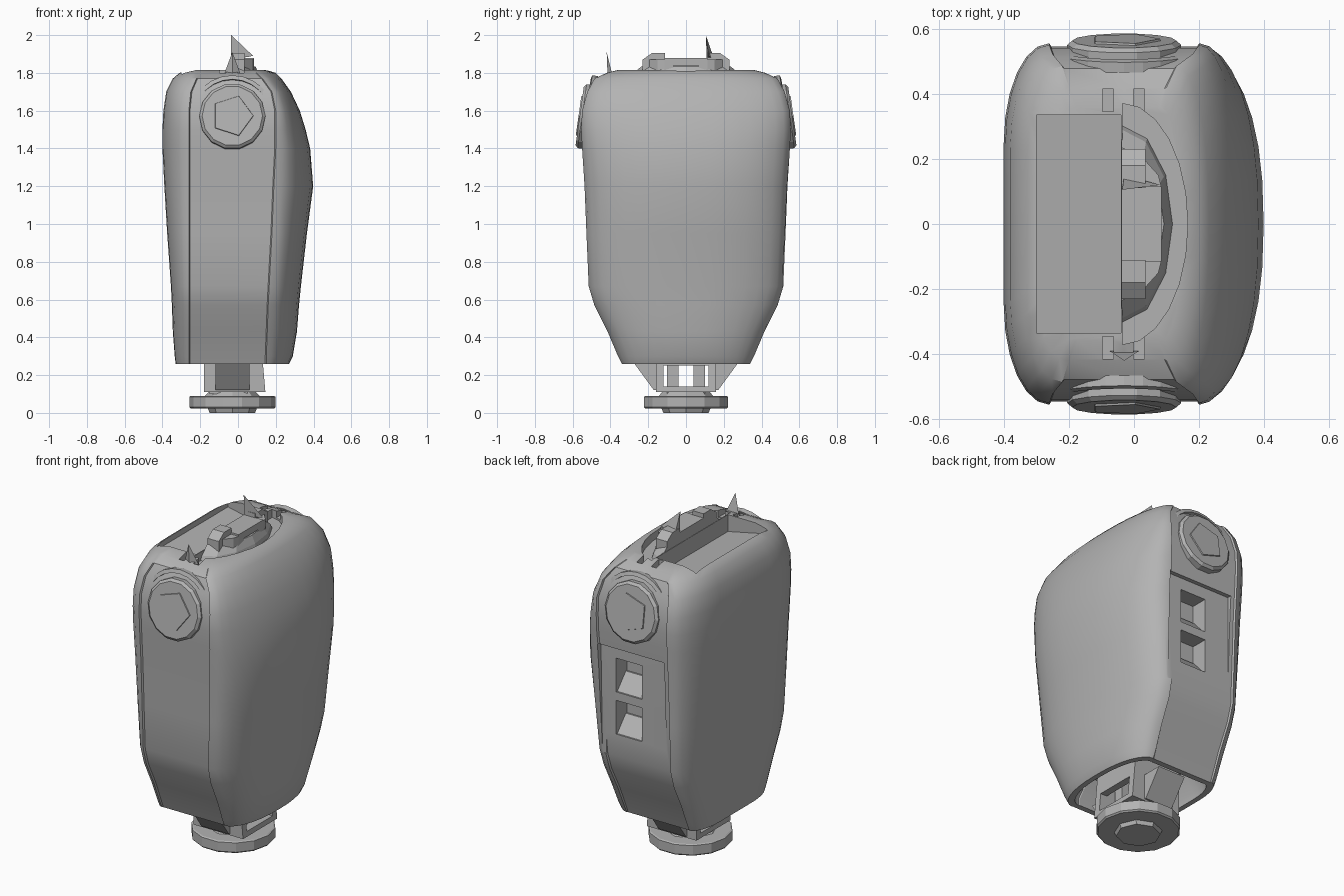
import bpy, bmesh, math
from mathutils import Vector, Matrix

old = bpy.data.objects.get("Cube")
if old:
    bpy.data.objects.remove(old, do_unlink=True)

grey = bpy.data.materials.new("mid grey")
grey.use_nodes = True
grey.diffuse_color = (0.45, 0.45, 0.45, 1)
grey.node_tree.nodes["Principled BSDF"].inputs["Base Color"].default_value = grey.diffuse_color
CX = -0.03  # axis of the caps and base


def finish(name, bm, smooth=None):
    bmesh.ops.recalc_face_normals(bm, faces=bm.faces)
    mesh = bpy.data.meshes.new(name)
    bm.to_mesh(mesh)
    bm.free()
    mesh.materials.append(grey)
    ob = bpy.data.objects.new(name, mesh)
    bpy.context.collection.objects.link(ob)
    if smooth:
        shade(ob, smooth)
    return ob


def shade(ob, angle):
    bpy.ops.object.select_all(action='DESELECT')
    ob.select_set(True)
    bpy.context.view_layer.objects.active = ob
    bpy.ops.object.shade_smooth_by_angle(angle=math.radians(angle))


def loft(name, rings, smooth=None):
    """Skin a list of equal-length point rings and close both ends."""
    bm = bmesh.new()
    rows = [[bm.verts.new(p) for p in ring] for ring in rings]
    n = len(rows[0])
    for a, b in zip(rows, rows[1:]):
        for i in range(n):
            j = (i + 1) % n
            bm.faces.new((a[i], a[j], b[j], b[i]))
    bm.faces.new(rows[0])
    bm.faces.new(rows[-1])
    return finish(name, bm, smooth)


def prism(name, outline, depth, axis):
    """Extrude a 2D outline along an axis between the two depths."""
    place = {'x': lambda u, v, d: (d, u, v), 'y': lambda u, v, d: (u, d, v),
             'z': lambda u, v, d: (u, v, d)}[axis]
    return loft(name, [[place(u, v, d) for u, v in outline] for d in depth])


def box(name, x, y, z):
    return prism(name, [(x[0], y[0]), (x[1], y[0]), (x[1], y[1]), (x[0], y[1])], z, 'z')


def cut(target, cutter):
    cutter.hide_render = True
    mod = target.modifiers.new("cut", 'BOOLEAN')
    mod.operation, mod.solver, mod.object = 'DIFFERENCE', 'EXACT', cutter
    bpy.context.view_layer.objects.active = target
    bpy.ops.object.modifier_apply(modifier=mod.name)
    bpy.data.objects.remove(cutter, do_unlink=True)


def circle(radius, z, sides, cx=CX):
    return [(cx + radius * math.cos(math.tau * i / sides),
             radius * math.sin(math.tau * i / sides), z) for i in range(sides)]


# Body: rounded sections with a shallow sunken strip down front and back
def section(z, x0, x1, depth, s0, s1, sink):
    half = [(CX, depth - sink), (s1 - 0.006, depth - sink)]
    for i in range(9):
        t = math.pi / 2 * i / 8
        half.append((s1 + (x1 - s1) * math.sin(t), depth * math.cos(t) ** 0.85 if i < 8 else 0))
    left = []
    for i in range(7):
        t = math.pi / 2 * i / 6
        left.append((s0 + (x0 - s0) * math.sin(t), depth * (0.45 + 0.55 * math.cos(t))))
    left.insert(0, (s0 + 0.006, depth - sink))
    ring = half + [(x, -y) for x, y in half[-2:0:-1]]
    ring += [(CX, sink - depth)] + [(x, -y) for x, y in left] + left[::-1]
    return [(x, y, z) for x, y in ring]


rows = [
    (0.26, -.33, .27, .34, -.26, .15, .004), (0.30, -.335, .29, .36, -.26, .15, .008),
    (0.43, -.345, .312, .415, -.26, .155, .01), (0.57, -.35, .323, .485, -.26, .16, .01),
    (0.67, -.355, .333, .515, -.26, .165, .01), (0.95, -.375, .365, .527, -.26, .18, .01),
    (1.20, -.39, .398, .537, -.26, .19, .01), (1.40, -.4, .382, .55, -.26, .2, .01),
    (1.50, -.4, .358, .555, -.26, .2, .01), (1.60, -.395, .327, .55, -.26, .2, .01),
    (1.70, -.38, .28, .522, -.25, .18, .01), (1.77, -.345, .23, .485, -.22, .13, .008),
    (1.80, -.31, .20, .42, -.2, .1, .004), (1.815, -.26, .15, .36, -.18, .08, .002)]
body = loft("body_shell", [section(*r) for r in rows])

# Sloping tray sunk in the right half of the top
cut(body, prism("tray_cutter", [(-.3, 1.77), (-.04, 1.715), (-.04, 1.95), (-.3, 1.95)],
                (-.335, .335), 'y'))
# Half-round dish in the left half of the top
arc = [math.pi * (i / 12 - 0.5) for i in range(13)]
cut(body, prism("dish_cutter", [(-.035 + .2 * math.cos(a), .37 * math.sin(a)) for a in arc],
                (1.765, 1.95), 'z'))
for s in (-1, 1):
    for x in (-.08, .015):
        cut(body, box("slot_cutter", (x - .017, x + .017), sorted((s * .345, s * .415)), (1.775, 1.9)))
# Back service panel with two deep pockets
panel = [(-.23, .69), (.19, .67), (.2, 1.32), (-.23, 1.32)]
cut(body, prism("panel_cutter", panel, (.51, .7), 'y'))
for low, high in ((1.05, 1.25), (.8, 1.0)):
    cut(body, prism("pocket_cutter", [(-.07, low), (.1, low), (.1, high), (-.07, high)], (.41, .7), 'y'))
# Open underside
cut(body, loft("underside_cutter", [
    [(CX + (x - CX) * f, y * f, z) for x, y, _ in section(*rows[0])]
    for f, z in ((.9, .2), (.9, .3), (.75, .42))]))
shade(body, 32)

# Sloped ledges and lower bar inside the pockets
for low in (1.05, .8):
    prism("pocket_ledge", [(.4, low), (.5, low), (.42, low + .09), (.4, low + .09)], (-.07, .1), 'x')

# Round caps near the top of front and back, with a five-sided centre plate
for side, name in ((-1, "front"), (1, "back")):
    turn = Matrix.Translation((CX, side * .545, 1.57)) @ Matrix.Rotation(-side * math.radians(82), 4, 'X')
    for part, sides, shape in (("cap", 14, ((.175, -.04), (.175, .005), (.16, .018))),
                               ("cap_plate", 5, ((.115, .01), (.11, .024)))):
        rings = [[turn @ Vector(p) for p in circle(r, z, sides, 0)] for r, z in shape]
        loft(f"{name}_{part}", rings)
    # Arched rim over the cap
    rim = []
    for i in range(13):
        a = math.pi * i / 12
        u, v = math.cos(a), math.sin(a)
        rim.append([turn @ Vector((r * u, -side * r * v, h))
                    for r, h in ((.2, -.05), (.2, -.012), (.222, -.018), (.222, -.05))])
    loft(f"{name}_arch_rim", rim)

# Stepped half-round housing with centre block and raised arms on top
loft("top_housing", [[(-.038 + w * math.cos(a), h * math.sin(a), z) for a in arc[::2]]
                     for w, h, z in ((.16, .31, 1.75), (.15, .29, 1.79), (.13, .235, 1.835))])
block = box("centre_block", (-.038, .085), (-.115, .115), (1.8, 1.88))
cut(block, box("slit_cutter", (.07, .2), (-.065, .065), (1.82, 1.84)))
for s in (-1, 1):
    prism("raised_arm", [(s * .11, 1.8), (s * .11, 1.905), (s * .18, 1.905),
                         (s * .23, 1.87), (s * .23, 1.8)], (-.038, .035), 'x')
    prism("arm_brace", [(.03, s * .11), (.085, s * .11), (.075, s * .15), (.03, s * .2)],
          (1.8, 1.87), 'z')

# Two thin pointed fins
for name, base, tip in (
        ("tall_fin", [(-.038, .11, 1.87), (.08, .12, 1.89), (-.03, .15, 1.87)], (-.036, .105, 2.0)),
        ("front_fin", [(-.075, -.39, 1.79), (.015, -.39, 1.79), (-.03, -.415, 1.78)], (-.03, -.42, 1.91))):
    bm = bmesh.new()
    verts = [bm.verts.new(p) for p in base]
    apex = bm.verts.new(tip)
    bm.faces.new(verts)
    for i in range(3):
        bm.faces.new((verts[i], verts[(i + 1) % 3], apex))
    finish(name, bm)

# Hollow neck with flared struts
neck = prism("neck", [(-.18, .11), (.145, .11), (.12, .4), (-.18, .4)], (-.16, .16), 'y')
cut(neck, box("neck_cutter", (-.5, .5), (-.12, .12), (.14, .25)))
cut(neck, box("neck_inner_cutter", (-.14, .09), (-.12, .12), (.13, .38)))
box("neck_core", (-.15, .05), (-.1, -.04), (.1, .4))
box("neck_core", (-.15, .05), (.04, .1), (.1, .4))
for s in (-1, 1):
    prism("flared_strut", [(s * .15, .12), (s * .17, .12), (s * .28, .27), (s * .15, .27)],
          (-.12, .06), 'x')

# Round base disc with hubs above and below
loft("base_disc", [circle(r, z, 14) for r, z in ((.22, .022), (.228, .03), (.228, .085), (.22, .09))])
loft("upper_hub", [circle(r, z, 8) for r, z in ((.15, .085), (.12, .115))])
loft("lower_hub", [circle(r, z, 8) for r, z in ((.12, 0), (.13, .025))])
